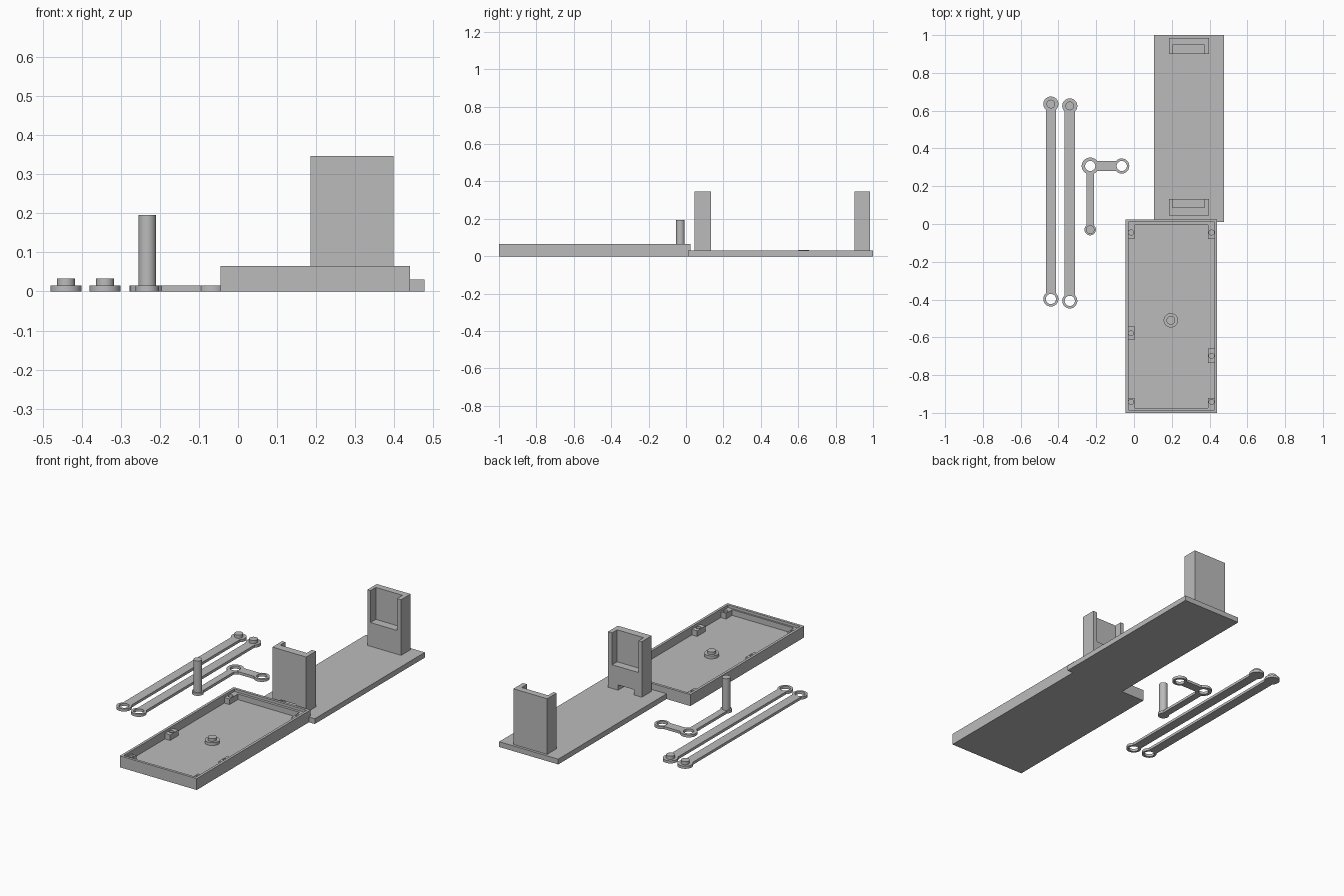
import bpy, math

if "Cube" in bpy.data.objects:
    bpy.data.objects.remove(bpy.data.objects["Cube"])

grey = bpy.data.materials.new("mid grey")
grey.diffuse_color = (0.5, 0.5, 0.5, 1)
grey.use_nodes = True
grey.node_tree.nodes["Principled BSDF"].inputs["Base Color"].default_value = grey.diffuse_color


def box(name, x, y, z):
    """Box from (min, max) ranges on each axis."""
    bpy.ops.mesh.primitive_cube_add(size=1, location=[sum(r) / 2 for r in (x, y, z)])
    o = bpy.context.object
    o.name = name
    o.scale = [r[1] - r[0] for r in (x, y, z)]
    bpy.ops.object.transform_apply(location=True, rotation=False, scale=True)
    o.data.materials.append(grey)
    return o


def rod(name, x, y, r, z0, z1):
    """Upright cylinder."""
    bpy.ops.mesh.primitive_cylinder_add(vertices=40, radius=r, depth=z1 - z0,
                                        location=(x, y, (z0 + z1) / 2))
    o = bpy.context.object
    o.name = name
    bpy.ops.object.transform_apply(location=True, rotation=False, scale=True)
    o.data.materials.append(grey)
    return o


def combine(base, tools, op):
    """Apply a boolean of each tool to the base and remove the tools."""
    for t in tools:
        bpy.context.view_layer.objects.active = base
        m = base.modifiers.new("bool", 'BOOLEAN')
        m.operation, m.solver, m.object = op, 'EXACT', t
        bpy.ops.object.modifier_apply(modifier=m.name)
        bpy.data.objects.remove(t, do_unlink=True)
    return base


def smooth(o):
    bpy.ops.object.select_all(action='DESELECT')
    o.select_set(True)
    bpy.context.view_layer.objects.active = o
    bpy.ops.object.shade_smooth_by_angle(angle=math.radians(30))


# Open tray with a thin rim
tray = box("tray", (-0.045, 0.44), (-1, 0.025), (0, 0.065))
combine(tray, [box("cavity", (-0.03, 0.425), (-0.985, 0.01), (0.018, 0.1))], 'DIFFERENCE')

# Ledges inside both tray ends
for name, y in (("front_ledge", (-0.985, -0.975)), ("back_ledge", (-0.005, 0.01))):
    box(name, (0.003, 0.392), y, (0.018, 0.05))

# Screw posts along both tray sides: y range and hole position
left, right = (-0.03, 0.003), (0.392, 0.425)
ends = [(-0.985, -0.92, -0.942), (-0.08, 0.01, -0.045)]
for xr, hx, mid in ((left, -0.024, (-0.615, -0.54, -0.578)),
                    (right, 0.415, (-0.735, -0.66, -0.698))):
    for y0, y1, hy in ends + [mid]:
        post = box("screw_post", xr, (y0, y1), (0.018, 0.05))
        # keep the hole inside the post
        hx_in = min(max(hx, xr[0] + 0.0145), xr[1] - 0.0145)
        smooth(combine(post, [rod("hole", hx_in, hy, 0.0135, 0.022, 0.1)], 'DIFFERENCE'))

# Pivot in the tray floor
smooth(rod("pivot_base", 0.195, -0.51, 0.038, 0.01, 0.035))
smooth(rod("pivot_pin", 0.195, -0.51, 0.023, 0.03, 0.05))

# Base plate with two pocketed uprights facing each other
box("base_plate", (0.105, 0.477), (0.01, 1), (0, 0.03))
front = box("front_upright", (0.185, 0.398), (0.045, 0.133), (0.03, 0.347))
combine(front, [box("pocket", (0.205, 0.372), (0.088, 0.2), (0.165, 0.4)),
                box("notch", (0.235, 0.335), (0, 0.2), (0.02, 0.06))], 'DIFFERENCE')
back = box("back_upright", (0.185, 0.398), (0.9, 0.985), (0.03, 0.347))
combine(back, [box("pocket", (0.205, 0.372), (0.8, 0.948), (0.165, 0.4))], 'DIFFERENCE')

# Two long links: ring at one end, pin at the other
T = 0.015
for x, y0, y1 in ((-0.44, -0.397, 0.635), (-0.34, -0.407, 0.625)):
    link = box("long_link", (x - 0.027, x + 0.027), (y0, y1), (0, T))
    combine(link, [rod("eye", x, y0, 0.04, 0, T), rod("pad", x, y1, 0.04, 0, T)], 'UNION')
    combine(link, [rod("hole", x, y0, 0.027, -0.1, 0.1)], 'DIFFERENCE')
    smooth(link)
    smooth(rod("link_pin", x, y1, 0.023, T, 0.033))

# Bell crank: two rings and an arm carrying a tall post
cx, cy, ex, ay = -0.232, 0.307, -0.065, -0.03
crank = box("bell_crank", (cx, ex), (cy - 0.026, cy + 0.026), (0, T))
combine(crank, [box("arm", (cx - 0.02, cx + 0.02), (ay, cy), (0, T)),
                rod("hub", cx, cy, 0.045, 0, T),
                rod("eye", ex, cy, 0.04, 0, T),
                rod("foot", cx, ay, 0.03, 0, T)], 'UNION')
combine(crank, [rod("hole", cx, cy, 0.027, -0.1, 0.1),
                rod("hole", ex, cy, 0.027, -0.1, 0.1)], 'DIFFERENCE')
smooth(crank)
smooth(rod("crank_post", cx, ay, 0.0225, T, 0.195))
